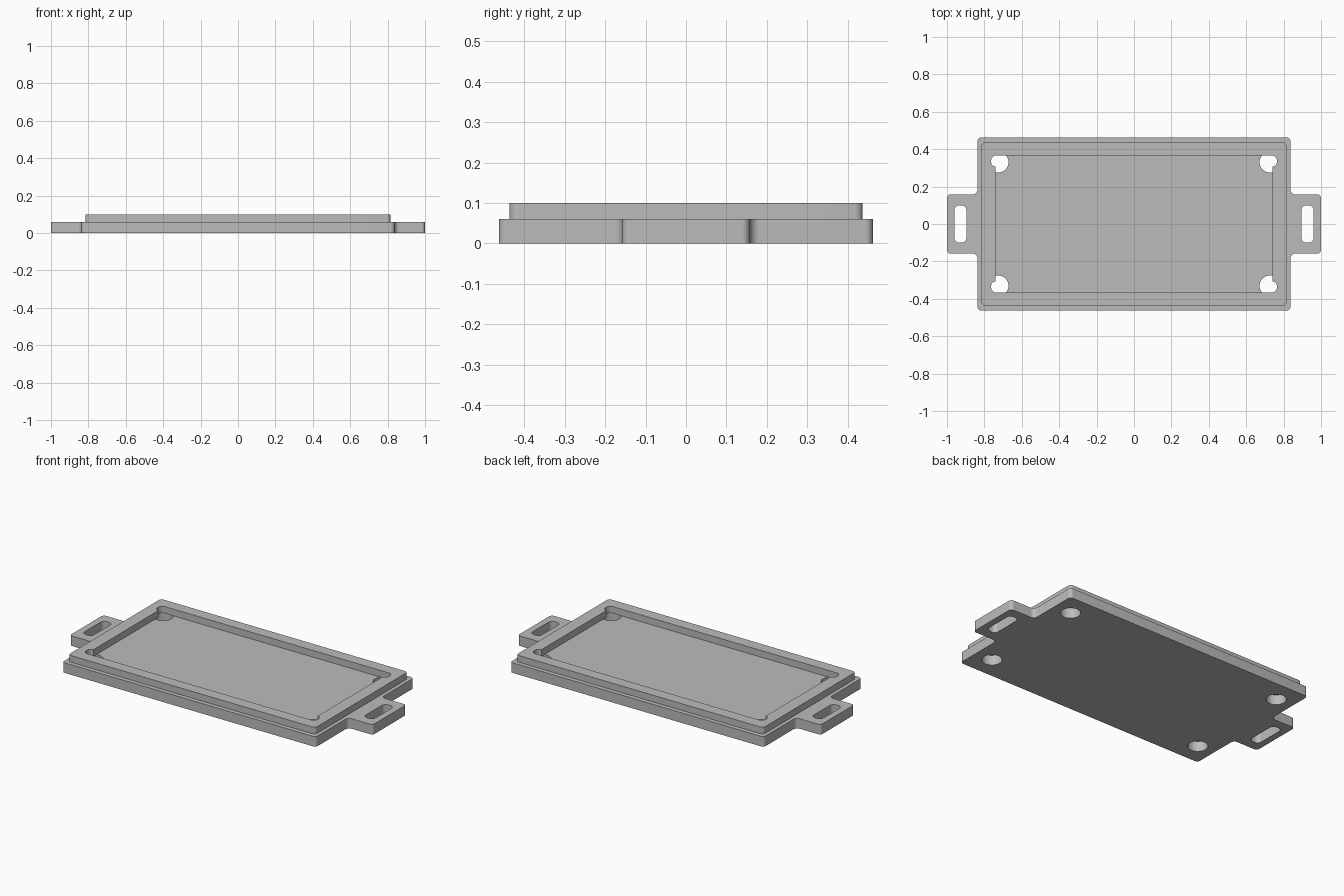
import bpy
import bmesh
import math
from mathutils import Vector

cube = bpy.data.objects.get("Cube")
if cube:
    bpy.data.objects.remove(cube, do_unlink=True)

grey = bpy.data.materials.new("plain grey")
grey.use_nodes = True
colour = (0.5, 0.5, 0.5, 1)
grey.diffuse_color = colour
grey.node_tree.nodes["Principled BSDF"].inputs["Base Color"].default_value = colour


def mirror_quadrant(corners):
    """Complete an outline (x, y, radius) from its +x +y quarter."""
    back = corners[::-1]
    return (corners + [(-x, y, r) for x, y, r in back]
            + [(-x, -y, r) for x, y, r in corners]
            + [(x, -y, r) for x, y, r in back])


def round_corners(corners, steps=8):
    """Replace every right-angle corner by a quarter arc."""
    points = []
    for i, (x, y, r) in enumerate(corners):
        p = Vector((x, y))
        if r == 0:
            points.append(p)
            continue
        before = (Vector(corners[i - 1][:2]) - p).normalized()
        after = (Vector(corners[(i + 1) % len(corners)][:2]) - p).normalized()
        for k in range(steps + 1):
            t = math.pi / 2 * k / steps
            points.append(p + r * (before * (1 - math.sin(t)) + after * (1 - math.cos(t))))
    return points


def shifted(points, x, y):
    return [p + Vector((x, y)) for p in points]


def circle(radius, steps=40):
    return [Vector((radius * math.cos(math.tau * k / steps),
                    radius * math.sin(math.tau * k / steps))) for k in range(steps)]


def slab(name, loops, bottom, top):
    """Extrude an outline with holes between two heights."""
    curve = bpy.data.curves.new(name, 'CURVE')
    curve.dimensions = '2D'
    curve.fill_mode = 'BOTH'
    curve.extrude = (top - bottom) / 2
    for loop in loops:
        spline = curve.splines.new('POLY')
        spline.points.add(len(loop) - 1)
        for point, p in zip(spline.points, loop):
            point.co = (p.x, p.y, 0, 1)
        spline.use_cyclic_u = True
    obj = bpy.data.objects.new(name, curve)
    bpy.context.collection.objects.link(obj)
    bpy.ops.object.select_all(action='DESELECT')
    obj.select_set(True)
    bpy.context.view_layer.objects.active = obj
    bpy.ops.object.convert(target='MESH')
    obj = bpy.context.object
    bm = bmesh.new()
    bm.from_mesh(obj.data)
    bmesh.ops.remove_doubles(bm, verts=bm.verts, dist=0.0001)
    bmesh.ops.translate(bm, verts=bm.verts, vec=(0, 0, (top + bottom) / 2))
    bmesh.ops.recalc_face_normals(bm, faces=bm.faces)
    bm.to_mesh(obj.data)
    bm.free()
    obj.data.materials.clear()
    obj.data.materials.append(grey)
    bpy.ops.object.shade_smooth_by_angle(angle=math.radians(30))
    return obj


# Base plate with two slotted ears and four round corner holes
base = round_corners(mirror_quadrant(
    [(1, 0.158, 0.02), (0.837, 0.158, 0.025), (0.837, 0.4625, 0.02)]))
slot = round_corners(mirror_quadrant([(0.032, 0.1, 0.025)]))
holes = [shifted(slot, s * 0.928, 0) for s in (-1, 1)]
holes += [shifted(circle(0.055), sx * 0.726, sy * 0.33) for sx in (-1, 1) for sy in (-1, 1)]
slab("base_plate", [base] + holes, 0, 0.06)

# Raised lip around the pocket, with a small relief in each corner
lip = round_corners(mirror_quadrant([(0.815, 0.4365, 0.02)]))
pocket = round_corners(mirror_quadrant(
    [(0.74, 0.307, 0), (0.764, 0.307, 0.024), (0.764, 0.367, 0.028)]))
slab("raised_lip", [lip, pocket], 0.06, 0.1)
